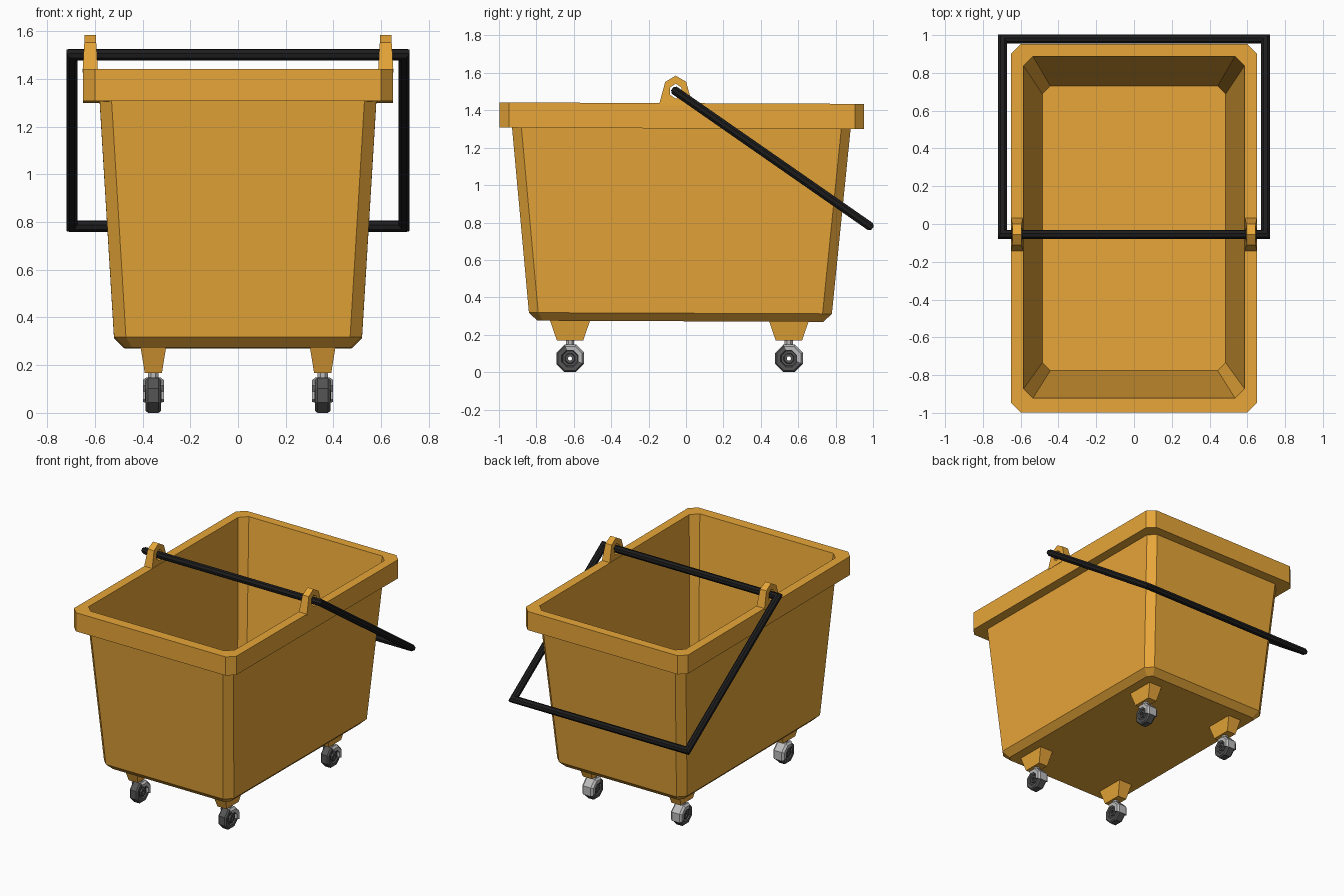
import bpy, bmesh
from math import sin, cos, pi, radians
from mathutils import Vector

if "Cube" in bpy.data.objects:
    bpy.data.objects.remove(bpy.data.objects["Cube"])


def material(name, rgb):
    m = bpy.data.materials.new(name)
    m.diffuse_color = (*rgb, 1)
    m.use_nodes = True
    m.node_tree.nodes["Principled BSDF"].inputs["Base Color"].default_value = m.diffuse_color
    return m


ORANGE = material("orange_plastic", (0.80, 0.38, 0.04))
BLACK = material("black_metal", (0.012, 0.012, 0.012))
RUBBER = material("dark_rubber", (0.09, 0.09, 0.09))
STEEL = material("light_steel", (0.5, 0.5, 0.5))


def loft(name, rings, mat, caps=True, closed=False):
    """Skin a list of equally long point rings."""
    bm = bmesh.new()
    rows = [[bm.verts.new(p) for p in r] for r in rings]
    pairs = list(zip(rows, rows[1:]))
    if closed:
        pairs.append((rows[-1], rows[0]))
    for a, b in pairs:
        for i in range(len(a)):
            j = (i + 1) % len(a)
            bm.faces.new((a[i], a[j], b[j], b[i]))
    if caps and not closed:
        bm.faces.new(rows[0][::-1])
        bm.faces.new(rows[-1])
    bmesh.ops.recalc_face_normals(bm, faces=bm.faces)
    me = bpy.data.meshes.new(name)
    bm.to_mesh(me)
    bm.free()
    me.materials.append(mat)
    ob = bpy.data.objects.new(name, me)
    bpy.context.collection.objects.link(ob)
    return ob


def rounded_rect(hx, hy, cy, z, c):
    """Chamfered rectangle, tilted slightly like the tub."""
    pts = [(hx, -hy + c), (hx, hy - c), (hx - c, hy), (-hx + c, hy),
           (-hx, hy - c), (-hx, -hy + c), (-hx + c, -hy), (hx - c, -hy)]
    return [(x, y + cy, z - 0.004 * (y + cy)) for x, y in pts]


def ngon(r, n, phase=0.5):
    return [(r * cos(2 * pi * (i + phase) / n), r * sin(2 * pi * (i + phase) / n)) for i in range(n)]


# Tub: outside wall, overhanging rim, inside wall and floor
loft("tub", [rounded_rect(*r) for r in (
    (0.475, 0.765, -0.03, 0.272, 0.03),
    (0.52, 0.81, -0.03, 0.315, 0.05),
    (0.58, 0.905, -0.025, 1.303, 0.05),
    (0.65, 0.975, -0.022, 1.303, 0.05),
    (0.65, 0.975, -0.022, 1.438, 0.05),
    (0.585, 0.905, -0.017, 1.438, 0.05),
    (0.485, 0.753, -0.023, 0.34, 0.042))], ORANGE)

# Handle lugs: gabled plates with a hexagonal eye
PIVOT = Vector((0, -0.055, 1.502))
OUTER = [(0.09, -0.075), (0.056, 0.05), (0, 0.083), (-0.056, 0.05), (-0.09, -0.075), (0, -0.075)]
EYE = [(0.035 * cos(a), 0.04 * sin(a)) for a in (radians(d) for d in (-30, 30, 90, 150, 210, 270))]
for side, label in ((1, "right"), (-1, "left")):
    def plate(profile, inner):
        return [(side * ((0.587 + 0.06 * (z + 0.075)) if inner else (0.652 - 0.06 * (z + 0.075))),
                 PIVOT.y + y, PIVOT.z + z) for y, z in profile]
    loft(label + "_lug", [plate(OUTER, True), plate(OUTER, False),
                          plate(EYE, False), plate(EYE, True)], ORANGE, closed=True)

# Carrying handle: mitred octagonal bar in a tilted rectangle
end = Vector((0, 0.979, 0.783))
along = (end - PIVOT).normalized()
normal = along.cross(Vector((1, 0, 0)))
rings = []
for sx, base, sv in ((1, PIVOT, -1), (1, end, 1), (-1, end, 1), (-1, PIVOT, -1)):
    rings.append([base + along * (sv * a) + normal * b + Vector((sx * (0.696 + a), 0, 0))
                  for a, b in ngon(0.025, 8)])
loft("handle", rings, BLACK, closed=True)

# Casters
R, HUB_Z = 0.079, 0.073
for px, sx in (("left", -1), ("right", 1)):
    for py, cy in (("front", -0.62), ("rear", 0.55)):
        cx, tag = sx * 0.355, px + "_" + py

        # Tapered foot under the tub
        def foot(hx, hy, z):
            return [(cx + a * hx, cy + b * hy, z) for a, b in ((-1, -1), (1, -1), (1, 1), (-1, 1))]
        loft(tag + "_foot", [foot(0.036, 0.07, 0.168), foot(0.056, 0.112, 0.29)], ORANGE)

        # Wheel: octagonal tyre with recessed face, raised hub and axle hole
        def ring(r, x):
            return [(cx + x, cy + y, HUB_Z + z) for y, z in ngon(r, 8)]
        half = [(R, 0.022), (0.07, 0.032), (0.048, 0.032), (0.042, 0.022), (0.03, 0.022),
                (0.026, 0.034), (0.012, 0.034)]
        section = half + [(r, -x) for r, x in reversed(half)]
        loft(tag + "_wheel", [ring(r, x) for r, x in section], RUBBER, closed=True)

        # Fender: chamfered arc over the top and back of the wheel
        strip = []
        for d in (-22.5, 22.5, 67.5, 112.5):
            a = radians(d)
            strip.append([(cx + x, cy + r * cos(a), HUB_Z + r * sin(a)) for r, x in (
                (0.045, -0.044), (0.07, -0.044), (0.082, -0.03),
                (0.082, 0.03), (0.07, 0.044), (0.045, 0.044))])
        loft(tag + "_fender", strip, STEEL)

        # Swivel stem
        loft(tag + "_stem", [[(cx + x, cy + y, z) for x, y in ngon(0.024, 8)]
                             for z in (0.135, 0.175)], STEEL)
